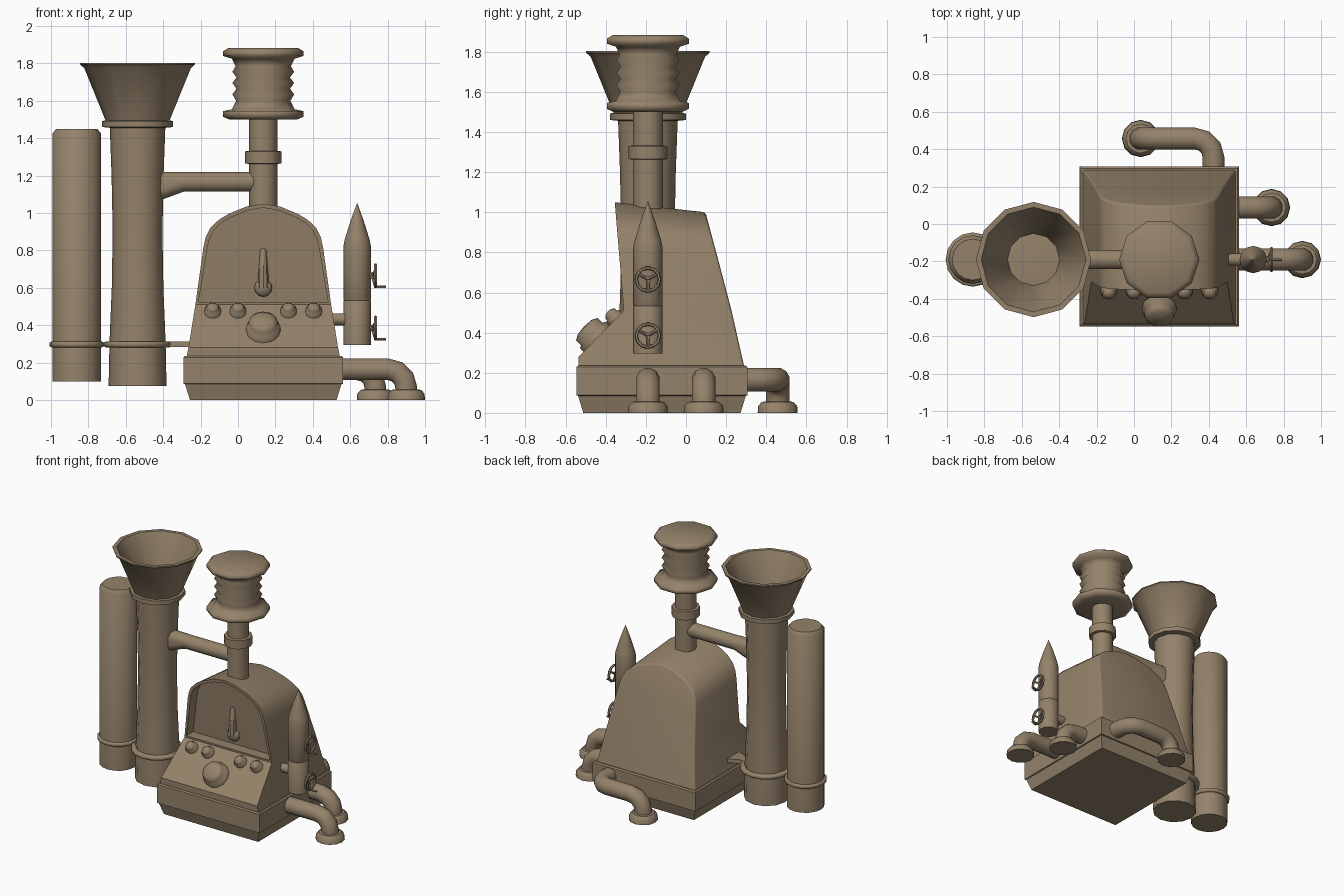
import bpy, bmesh
from math import radians, pi, cos, sin, sqrt
from mathutils import Vector

if "Cube" in bpy.data.objects:
    bpy.data.objects.remove(bpy.data.objects["Cube"])

CX, PY = 0.135, -0.19        # body centre line, depth of the pipework row
BRONZE = bpy.data.materials.new("bronze")
BRONZE.diffuse_color = (.30, .225, .145, 1)
BRONZE.use_nodes = True
BRONZE.node_tree.nodes["Principled BSDF"].inputs["Base Color"].default_value = BRONZE.diffuse_color


def finish(name, bm, angle=40):
    bmesh.ops.remove_doubles(bm, verts=bm.verts, dist=1e-5)
    bmesh.ops.recalc_face_normals(bm, faces=bm.faces)
    me = bpy.data.meshes.new(name)
    bm.to_mesh(me)
    bm.free()
    me.materials.append(BRONZE)
    ob = bpy.data.objects.new(name, me)
    bpy.context.collection.objects.link(ob)
    bpy.ops.object.select_all(action='DESELECT')
    ob.select_set(True)
    bpy.context.view_layer.objects.active = ob
    bpy.ops.object.shade_smooth_by_angle(angle=radians(angle))
    return ob


def lathe(name, profile, loc=(0, 0, 0), n=12, rot=0.0, axis=(0, 0, 1), angle=40):
    """Revolve (radius, height) points around an axis; both ends are capped."""
    bm = bmesh.new()
    q = Vector(axis).to_track_quat('Z', 'Y')
    rings = []
    for r, z in profile:
        r = max(r, 1e-4)
        rings.append([bm.verts.new(q @ Vector((r * cos(rot + 2 * pi * i / n), r * sin(rot + 2 * pi * i / n), z))
                                   + Vector(loc)) for i in range(n)])
    for a, b in zip(rings, rings[1:]):
        for i in range(n):
            bm.faces.new((a[i], a[(i + 1) % n], b[(i + 1) % n], b[i]))
    bm.faces.new(rings[0])
    bm.faces.new(rings[-1])
    return finish(name, bm, angle)


def pipe(name, pts, r, bend=0.1, n=12):
    """Sweep a circle along a path whose corners are rounded with short arcs."""
    pts = [Vector(p) for p in pts]
    path = [pts[0]]
    for a, b, c in zip(pts, pts[1:], pts[2:]):
        p0, p2 = b + (a - b).normalized() * bend, b + (c - b).normalized() * bend
        centre = p0 + p2 - b
        for k in range(4):
            t = k / 3 * pi / 2
            path.append(centre + (p0 - centre) * cos(t) + (p2 - centre) * sin(t))
    path.append(pts[-1])
    bm = bmesh.new()
    rings = []
    d = (path[1] - path[0]).normalized()
    side = d.orthogonal().normalized()
    for i, p in enumerate(path):
        new = (path[min(i + 1, len(path) - 1)] - path[max(i - 1, 0)]).normalized()
        side = d.rotation_difference(new) @ side
        d = new
        up = d.cross(side)
        rings.append([bm.verts.new(p + r * (side * cos(2 * pi * k / n) + up * sin(2 * pi * k / n)))
                      for k in range(n)])
    for a, b in zip(rings, rings[1:]):
        for k in range(n):
            bm.faces.new((a[k], a[(k + 1) % n], b[(k + 1) % n], b[k]))
    bm.faces.new(rings[0])
    bm.faces.new(rings[-1])
    return finish(name, bm, 50)


def interp(z, table):
    for (z0, y0), (z1, y1) in zip(table, table[1:]):
        if z <= z1:
            return y0 + (y1 - y0) * (z - z0) / (z1 - z0)
    return table[-1][1]


# plinth
S = sqrt(2)
base = lathe("base", [(.392 * S, 0), (.418 * S, .085), (.427 * S, .088), (.427 * S, .228), (.418 * S, .236)],
             n=4, rot=pi / 4, angle=15)
base.location = (CX, -.12, 0)

# cabinet: arched outline, sloped control panel, recessed dial panel, rounded back edge
half = [(.41, .23), (.4, .28), (.363, .51), (.32, .815), (.308, .87), (.283, .92),
        (.24, .962), (.187, .995), (.09, 1.035)]
outline = [(-h, z) for h, z in half] + [(0, 1.05)] + [(h, z) for h, z in reversed(half)]
front_y = [(.2, -.535), (.28, -.535), (.51, -.31), (1.05, -.355)]
back_y = [(.2, .297), (.55, .218), (1.0, .097)]
bm = bmesh.new()
F, B = [], []
for x, z in outline:
    F.append(bm.verts.new((CX + x, interp(z, front_y), z)))
    zb = z - .05 * max(0, (z - .55) / .5)
    B.append(bm.verts.new((CX + x, interp(zb, back_y), zb)))
N = len(outline)
for i in range(N - 1):
    bm.faces.new((F[i], F[i + 1], B[i + 1], B[i]))
bm.faces.new((F[0], F[-1], B[-1], B[0]))
for i in range(2):
    bm.faces.new((F[i], F[N - 1 - i], F[N - 2 - i], F[i + 1]))
for i in range(N // 2 - 1):
    bm.faces.new((B[i], B[N - 1 - i], B[N - 2 - i], B[i + 1]))
bm.faces.new(B[N // 2 - 1:N // 2 + 2])
panel = bm.faces.new(F[2:N - 2])
bmesh.ops.recalc_face_normals(bm, faces=bm.faces)
bmesh.ops.inset_region(bm, faces=[panel], thickness=.022)
panel = bmesh.ops.extrude_discrete_faces(bm, faces=[panel])['faces'][0]
bmesh.ops.translate(bm, verts=panel.verts, vec=(0, .08, 0))
rim = [bm.edges.get((B[i], B[i + 1])) for i in range(N - 1)]
bmesh.ops.bevel(bm, geom=rim, offset=.025, segments=3, profile=.5, affect='EDGES', clamp_overlap=True)
finish("cabinet", bm)

# dial pointer in the recess
lathe("pointer_hub", [(.048, 0), (.048, .025), (.035, .045), (0, .052)], (CX, -.225, .6), axis=(0, -1, 0), angle=70)
lathe("pointer", [(.03, 0), (.028, .06), (.016, .2), (.01, .21)], (CX, -.255, .6), n=8)

# control knobs
normal = Vector((0, -.72, .69))
for i, dx in enumerate((-.27, -.135, .135, .27)):
    lathe(f"small_knob_{i}", [(.044, -.02), (.044, .02), (.034, .025), (.034, .04), (.02, .052), (0, .055)],
          (CX + dx, -.35, .468), axis=normal, angle=70)
lathe("large_knob", [(.092, -.02), (.092, .035), (.078, .04), (.078, .075), (.05, .09), (0, .095)],
      (CX, -.44, .365), axis=normal, angle=70)

# chimney with bellows cap
lathe("chimney", [(.075, .95), (.075, 1.52)], (CX, PY, 0))
lathe("chimney_collar", [(.07, 1.262), (.097, 1.265), (.097, 1.33), (.07, 1.333)], (CX, PY, 0))
lathe("bellows_cap", [(.18, 1.5), (.215, 1.515), (.215, 1.545), (.168, 1.555), (.145, 1.6), (.165, 1.635),
                      (.143, 1.665), (.165, 1.695), (.143, 1.725), (.165, 1.755), (.148, 1.785), (.168, 1.825),
                      (.215, 1.84), (.215, 1.865), (.185, 1.883)], (CX, PY, 0), n=10, angle=80)

# funnel stack
FX = -.537
lathe("stack", [(.155, .075), (.15, .31), (.138, .6), (.133, .9), (.139, 1.2), (.149, 1.47)], (FX, PY, 0))
lathe("stack_collar", [(.14, 1.455), (.19, 1.46), (.19, 1.492), (.16, 1.497)], (FX, PY, 0))
lathe("funnel", [(.165, 1.48), (.285, 1.775), (.308, 1.795), (.308, 1.803), (.28, 1.803), (.14, 1.5), (.135, 1.44)],
      (FX, PY, 0))

# link between stack and chimney, deepened where it meets the stack
pipe("link_pipe", [(FX, PY, 1.167), (CX, PY, 1.167)], .053)
bm = bmesh.new()
for x, z in ((-.29, 1.167), (-.46, 1.167), (-.46, 1.105)):
    for k in range(12):
        bm.verts.new((x, PY + .0525 * cos(k * pi / 6), z + .0525 * sin(k * pi / 6)))
bmesh.ops.convex_hull(bm, input=bm.verts)
finish("link_brace", bm)

# side cylinder and straps
TX = -.862
lathe("side_cylinder", [(.13, .1), (.13, 1.425), (.11, 1.45)], (TX, PY, 0), n=16)
for name, x, r in (("stack_strap", FX, .18), ("cylinder_strap", TX, .145)):
    lathe(name, [(r - .01, .282), (r, .288), (r, .307), (r - .01, .313)], (x, PY, 0), n=16, angle=60)
bm = bmesh.new()
plate = bm.faces.new([bm.verts.new((x, PY + y, .283)) for x, y in
                      ((-.42, -.035), (-.34, -.035), (-.22, -.09), (-.22, .09), (-.34, .035), (-.42, .035))])
ret = bmesh.ops.extrude_face_region(bm, geom=[plate])
bmesh.ops.translate(bm, verts=[v for v in ret['geom'] if isinstance(v, bmesh.types.BMVert)], vec=(0, 0, .03))
finish("strap_bracket", bm)

# pointed tank with two valve wheels
RX = .637
lathe("pointed_tank", [(.073, .295), (.073, .53), (.071, .533), (.073, .536), (.073, .825), (.066, .86),
                       (.035, .96), (0, 1.055)], (RX, PY, 0))
pipe("tank_bracket", [(.45, PY, .432), (RX, PY, .432)], .033)
for i, z in enumerate((.385, .665)):
    lathe(f"valve_stem_{i}", [(.016, 0), (.016, .035)], (.69, PY, z), n=8, axis=(1, 0, 0))
    bpy.ops.mesh.primitive_torus_add(major_radius=.058, minor_radius=.009, major_segments=12, minor_segments=6,
                                     location=(.735, PY, z), rotation=(0, pi / 2, 0))
    bpy.context.object.name = f"valve_wheel_{i}"
    bpy.context.object.data.materials.append(BRONZE)
    for k in range(3):
        a = radians(60 + 120 * k)
        pipe(f"valve_spoke_{i}_{k}", [(.718, PY, z), (.735, PY + .058 * sin(a), z + .058 * cos(a))], .008, n=6)
    pipe(f"valve_handle_{i}", [(.73, PY, z - .06), (.79, PY, z - .06)], .007, n=6)

# outlet pipes with floor flanges
ZC = .165
outlets = {
    "front_outlet": [(.5, PY, ZC), (.9, PY, ZC), (.9, PY, .02)],
    "middle_outlet": [(.5, .088, ZC), (.735, .088, ZC), (.735, .088, .02)],
    "rear_outlet": [(.425, .2, ZC), (.425, .457, ZC), (.035, .457, ZC), (.035, .457, .02)],
}
for name, pts in outlets.items():
    pipe(name, pts, .06)
    lathe(name + "_flange", [(.1, 0), (.097, .035), (.078, .055), (.05, .057)], (pts[-1][0], pts[-1][1], 0))
